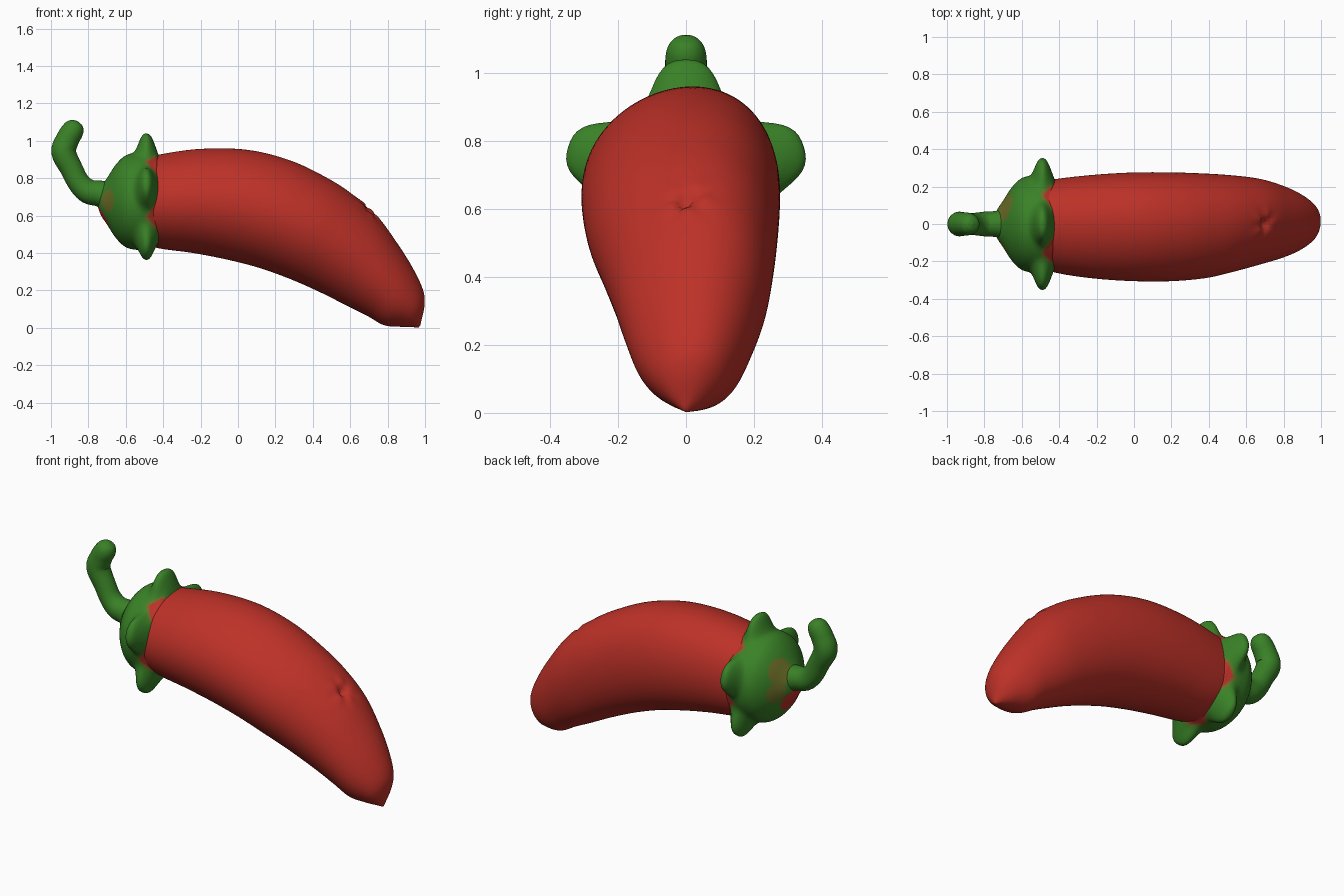
import bpy, bmesh, math
from mathutils import Vector

cube = bpy.data.objects.get("Cube")
if cube:
    bpy.data.objects.remove(cube, do_unlink=True)


def material(name, rgb):
    mat = bpy.data.materials.new(name)
    mat.use_nodes = True
    mat.diffuse_color = (*rgb, 1)
    mat.node_tree.nodes["Principled BSDF"].inputs["Base Color"].default_value = (*rgb, 1)
    return mat


RED = material("pepper red", (0.51, 0.031, 0.021))
GREEN = material("stalk green", (0.041, 0.22, 0.02))
OLIVE = material("olive blend", (0.145, 0.155, 0.02))


def smooth_path(points, steps):
    """Catmull-Rom interpolation of equally long tuples."""
    pts = [Vector(p) for p in points]
    pts = [2 * pts[0] - pts[1]] + pts + [2 * pts[-1] - pts[-2]]
    out = []
    for a, b, c, d in zip(pts, pts[1:], pts[2:], pts[3:]):
        for i in range(steps):
            t = i / steps
            out.append(0.5 * (2 * b + (c - a) * t + (2 * a - 5 * b + 4 * c - d) * t * t
                              + (3 * b - a - 3 * c + d) * t ** 3))
    return out + [pts[-2]]


def loft(name, rings, mats, rule=None):
    """Skin a list of closed rings and close both ends."""
    bm = bmesh.new()
    rows = [[bm.verts.new(p) for p in ring] for ring in rings]
    n = len(rows[0])
    for a, b in zip(rows, rows[1:]):
        for i in range(n):
            j = (i + 1) % n
            bm.faces.new((a[i], a[j], b[j], b[i]))
    bm.faces.new(rows[0])
    bm.faces.new(rows[-1])
    bmesh.ops.recalc_face_normals(bm, faces=bm.faces)
    for f in bm.faces:
        f.smooth = True
        if rule:
            f.material_index = rule(f.calc_center_median())
    mesh = bpy.data.meshes.new(name)
    bm.to_mesh(mesh)
    bm.free()
    for m in mats:
        mesh.materials.append(m)
    obj = bpy.data.objects.new(name, mesh)
    bpy.context.collection.objects.link(obj)
    return obj


def ellipse(center, up, width, n, bow=0):
    """Ring whose top and bottom lean sideways by bow."""
    ring = []
    for i in range(n):
        a = 2 * math.pi * i / n
        side = width * math.cos(a) + bow * math.sin(a) ** 2
        ring.append(center + up * math.sin(a) + Vector((0, side, 0)))
    return ring


# Body: top x, top z, bottom x, bottom z, half width, sideways shift
sections = [
    (-.55, .895, -.55, .46, .215, 0), (-.42, .927, -.42, .425, .25, -.01),
    (-.2, .957, -.25, .402, .276, -.014), (.05, .952, -.08, .37, .29, -.015),
    (.28, .895, .1, .325, .291, -.015), (.48, .8, .27, .265, .28, -.01),
    (.62, .708, .43, .195, .258, .002), (.75, .59, .58, .12, .23, .012),
    (.86, .44, .69, .065, .197, .012), (.94, .31, .78, .015, .16, .01),
    (.99, .2, .87, .006, .112, .008), (.997, .12, .93, .004, .062, .004),
    (.975, .015, .966, .002, .006, 0),
]
PIT = Vector((.705, 0, .632))
INWARD = Vector((-.65, 0, -.75)).normalized()
ACROSS = Vector((-.75, 0, .65)).normalized()


def pinch(p):
    """Puckered dimple with short folds running away from it."""
    off = p - PIT
    d = off.length
    phi = math.atan2(off.y, off.dot(ACROSS))
    folds = .01 * math.cos(5 * phi + .6) * (d / .05) * math.exp(-(d / .06) ** 2)
    return p + INWARD * (.04 * math.exp(-(d / .025) ** 2) + folds)


rings = []
for tx, tz, bx, bz, w, shift in smooth_path(sections, 9):
    top, bottom = Vector((tx, shift, tz)), Vector((bx, shift, bz))
    ring = ellipse((top + bottom) / 2, (top - bottom) / 2, w, 96, w * .12)
    rings.append([pinch(p) for p in ring])
loft("pepper_body", rings, [RED])

# Cap: x, radius, with five rounded lobes near the rim
AXIS_Z = .677
LOBES = [math.radians(a) for a in (17, 90, 163, 234, 306)]
profile = [(-.755, .01), (-.735, .07), (-.70, .125), (-.65, .2), (-.60, .245),
           (-.54, .26), (-.49, .26), (-.455, .25), (-.43, .238), (-.40, .19)]


def lobe_distance(angle):
    """Angular distance to the closest lobe."""
    return min(abs((angle - a + math.pi) % (2 * math.pi) - math.pi) for a in LOBES)


# Blended spots beside and below the stem: centre, radius, material slot
SPOTS = [(Vector((-.712, .01, .59)), .082, 2), (Vector((-.685, .085, .77)), .078, 1),
         (Vector((-.69, .13, .66)), .06, 1), (Vector((-.685, -.125, .68)), .06, 1)]


def cap_colour(c):
    for spot, radius, slot in SPOTS:
        if (c - spot).length < radius:
            return slot
    gap = lobe_distance(math.atan2(c.z - AXIS_Z, c.y))
    if c.x > -.485 and gap > .42 - (c.x + .45) * 6:
        return 2
    if c.x > -.505 and gap > .34 - (c.x + .45) * 5:
        return 1
    return 0


rings = []
for x, r in smooth_path(profile, 10):
    ring = []
    for i in range(128):
        a = 2 * math.pi * i / 128
        s = ((x + .487) / .05) ** 2 + (lobe_distance(a) / .34) ** 2
        rr = r + .102 * math.exp(-s ** 1.5)
        ring.append(Vector((x, rr * math.cos(a), AXIS_Z + rr * math.sin(a))))
    rings.append(ring)
loft("green_cap", rings, [GREEN, OLIVE, RED], cap_colour)

# Stem: x, z, radius along a bent path with a rounded end
path = smooth_path([
    (-.66, .70, .09), (-.74, .718, .07), (-.80, .73, .066), (-.85, .775, .06),
    (-.89, .85, .06), (-.932, .94, .066), (-.91, 1.01, .062), (-.887, 1.05, .06),
    (-.874, 1.078, .052), (-.866, 1.098, .034), (-.862, 1.107, .006)], 5)
rings = []
for i, (x, z, r) in enumerate(path):
    a, b = path[max(i - 1, 0)], path[min(i + 1, len(path) - 1)]
    normal = Vector((b[1] - a[1], 0, a[0] - b[0])).normalized()
    rings.append(ellipse(Vector((x, 0, z)), normal * r, r, 32))
loft("curved_stem", rings, [GREEN])
